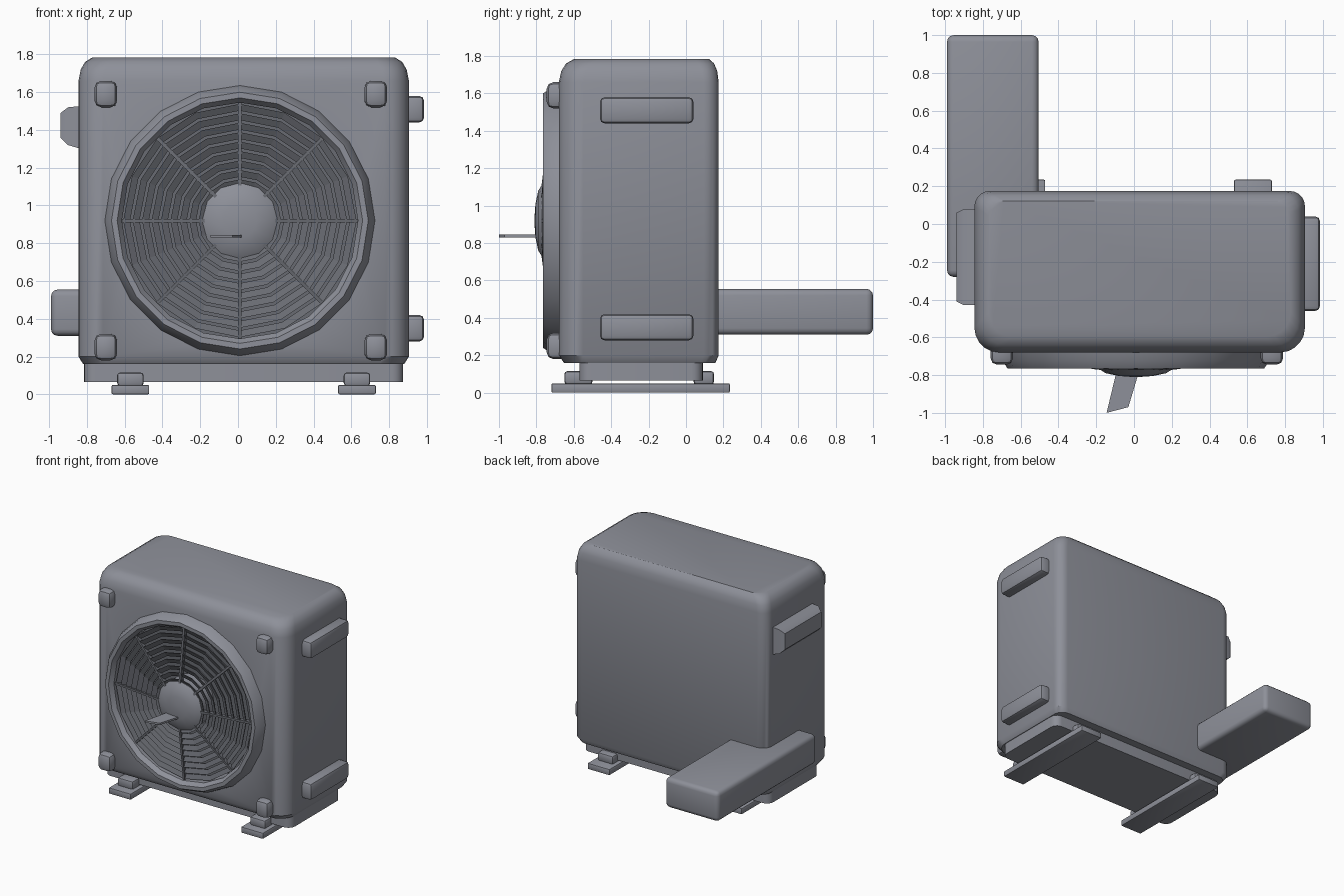
import bpy, bmesh, math
from mathutils import Vector

cube = bpy.data.objects.get("Cube")
if cube:
    bpy.data.objects.remove(cube, do_unlink=True)


def material(name, rgb):
    m = bpy.data.materials.new(name)
    m.use_nodes = True
    m.diffuse_color = (*rgb, 1)
    bsdf = m.node_tree.nodes["Principled BSDF"]
    bsdf.inputs["Base Color"].default_value = (*rgb, 1)
    bsdf.inputs["Roughness"].default_value = 0.7
    return m


CASING = material("grey casing", (0.27, 0.28, 0.32))
GRILLE = material("dark grille grey", (0.14, 0.147, 0.168))
CX, CZ = 0.01, 0.92  # fan axis


def finish(name, bm, mat, smooth=True):
    bmesh.ops.recalc_face_normals(bm, faces=bm.faces)
    mesh = bpy.data.meshes.new(name)
    bm.to_mesh(mesh)
    bm.free()
    mesh.materials.append(mat)
    ob = bpy.data.objects.new(name, mesh)
    bpy.context.collection.objects.link(ob)
    if smooth:
        smooth_object(ob)
    return ob


def smooth_object(ob):
    bpy.ops.object.select_all(action="DESELECT")
    ob.select_set(True)
    bpy.context.view_layer.objects.active = ob
    bpy.ops.object.shade_smooth_by_angle(angle=math.radians(35))


def loft(name, sections, mat, closed=False, smooth=True):
    """Skin a list of matching loops; cap the ends unless closed on itself."""
    bm = bmesh.new()
    loops = [[bm.verts.new(p) for p in s] for s in sections]
    pairs = list(zip(loops, loops[1:]))
    if closed:
        pairs.append((loops[-1], loops[0]))
    for a, b in pairs:
        for i in range(len(a)):
            j = (i + 1) % len(a)
            bm.faces.new((a[i], a[j], b[j], b[i]))
    if not closed:
        bm.faces.new(loops[0])
        bm.faces.new(loops[-1])
    return finish(name, bm, mat, smooth)


def box(name, x, y, z, mat=CASING, bevel=0.0, segments=2):
    bm = bmesh.new()
    bmesh.ops.create_cube(bm, size=1)
    for v in bm.verts:
        v.co = Vector([(r[0] + r[1]) / 2 + c * (r[1] - r[0])
                       for r, c in zip((x, y, z), v.co)])
    if bevel:
        bmesh.ops.bevel(bm, geom=bm.edges[:], offset=bevel,
                        segments=segments, profile=0.5, affect="EDGES")
    return finish(name, bm, mat)


def rounded_outline(x0, x1, y0, y1, front_r, back_r, z, n=5):
    pts = []
    corners = ((x1, y1, back_r, 0), (x0, y1, back_r, 1),
               (x0, y0, front_r, 2), (x1, y0, front_r, 3))
    for cx, cy, r, q in corners:
        ox = cx - r if q in (0, 3) else cx + r
        oy = cy - r if q < 2 else cy + r
        for i in range(n + 1):
            a = (q + i / n) * math.pi / 2
            pts.append((ox + r * math.cos(a), oy + r * math.sin(a), z))
    return pts


def circle(r, y, n=20):
    return [(CX + r * math.cos(math.tau * i / n), y,
             CZ + r * math.sin(math.tau * i / n)) for i in range(n)]


# Casing with a crowned, rounded top and a round fan opening
levels = ((0.16, 0.025), (0.2, 0), (1.66, 0), (1.72, 0.012), (1.76, 0.035), (1.785, 0.075))
casing = loft("casing", [rounded_outline(-0.845 + d, 0.905 - d, -0.68 + d * 1.1,
                                         0.175 - d * 0.7, 0.13, 0.08, z)
                         for z, d in levels], CASING, smooth=False)
cutter = loft("fan_opening_cutter", [circle(0.63, -0.9), circle(0.63, -0.56)],
              CASING, smooth=False)
cutter.hide_render = True
cut = casing.modifiers.new("opening", "BOOLEAN")
cut.object = cutter
cut.solver = "EXACT"
bpy.ops.object.select_all(action="DESELECT")
casing.select_set(True)
bpy.context.view_layer.objects.active = casing
bpy.ops.object.modifier_apply(modifier="opening")
bpy.data.objects.remove(cutter, do_unlink=True)
smooth_object(casing)

# Recessed base under the casing
loft("base_tray", [rounded_outline(-0.815, 0.875, -0.57, 0.09, 0.06, 0.06, z)
                   for z in (0.065, 0.18)], CASING)

# Raised fan surround
rim = ((0.72, -0.66), (0.705, -0.725), (0.68, -0.765), (0.65, -0.765), (0.625, -0.73), (0.625, -0.6))
loft("fan_surround", [circle(r, y) for r, y in rim], CASING, closed=True)

# Backing disc, concentric louvres and spokes of the grille
loft("grille_backing", [circle(0.63, -0.6), circle(0.63, -0.58)], GRILLE, smooth=False)
RINGS = 9
for k in range(RINGS):
    t = k / (RINGS - 1)
    r = 0.6 - 0.4 * t
    y = -0.715 - 0.055 * t
    band = ((r + 0.018, y), (r + 0.016, y + 0.012), (r - 0.016, y + 0.03), (r - 0.018, y + 0.018))
    loft(f"grille_louvre_{k + 1}", [circle(a, b, 16) for a, b in band],
         GRILLE, closed=True, smooth=False)

bm = bmesh.new()
SPOKES = 8
for k in range(SPOKES):
    a = math.tau * k / SPOKES
    out = Vector((math.cos(a), 0, math.sin(a)))
    side = Vector((-math.sin(a), 0, math.cos(a))) * 0.009
    start = Vector((CX, -0.775, CZ)) + out * 0.17
    end = Vector((CX, -0.715, CZ)) + out * 0.635
    back = Vector((0, 0.035, 0))
    rings = [[bm.verts.new(p + o) for o in (side, -side, back - side, back + side)]
             for p in (start, end)]
    for i in range(4):
        j = (i + 1) % 4
        bm.faces.new((rings[0][i], rings[0][j], rings[1][j], rings[1][i]))
    for ring in rings:
        bm.faces.new(ring)
finish("grille_spokes", bm, GRILLE, smooth=False)

# Domed hub and the thin blade projecting from it
dome = ((0.2, -0.6), (0.2, -0.765), (0.16, -0.79), (0.09, -0.805), (0.02, -0.81))
loft("fan_hub", [circle(r, y, 12) for r, y in dome], CASING)
loft("hub_blade", [[(x0, y, 0.83), (x1, y2, 0.83), (x1, y2, 0.845), (x0, y, 0.845)]
                   for x0, x1, y, y2 in ((-0.09, 0.03, -0.77, -0.77),
                                         (-0.145, -0.03, -1.0, -0.97))], CASING)

# Corner lugs on the front
for vertical, z in (("upper", 1.59), ("lower", 0.25)):
    for side, x in (("right", -0.7), ("left", 0.73)):
        box(f"{vertical}_{side}_lug", (x - 0.06, x + 0.06), (-0.745, -0.6),
            (z - 0.07, z + 0.07), bevel=0.035)

# Grab handles on the sides
for name, z in (("upper", 1.51), ("lower", 0.35)):
    box(f"{name}_left_handle", (0.86, 0.985), (-0.46, 0.04), (z - 0.07, z + 0.07), bevel=0.025)
loft("upper_right_handle", [[(x, y0, z0), (x, y1, z0), (x, y1, z1), (x, y0, z1)]
                            for x, y0, y1, z0, z1 in ((-0.8, -0.43, 0.08, 1.29, 1.53),
                                                      (-0.9, -0.43, 0.08, 1.32, 1.52),
                                                      (-0.94, -0.41, 0.06, 1.36, 1.49))], CASING)

# Long connection duct running past the back
box("connection_duct", (-0.99, -0.505), (-0.28, 1.0), (0.31, 0.555), bevel=0.035, segments=3)

# Feet: flat rails with small brackets at each end
for side, x in (("right", -0.57), ("left", 0.63)):
    box(f"{side}_foot_rail", (x - 0.1, x + 0.1), (-0.72, 0.235), (0, 0.05), bevel=0.008)
    for end, y0, y1 in (("front", -0.65, -0.5), ("back", 0.04, 0.15)):
        box(f"{side}_{end}_bracket", (x - 0.07, x + 0.07), (y0, y1), (0.045, 0.115), bevel=0.015)
